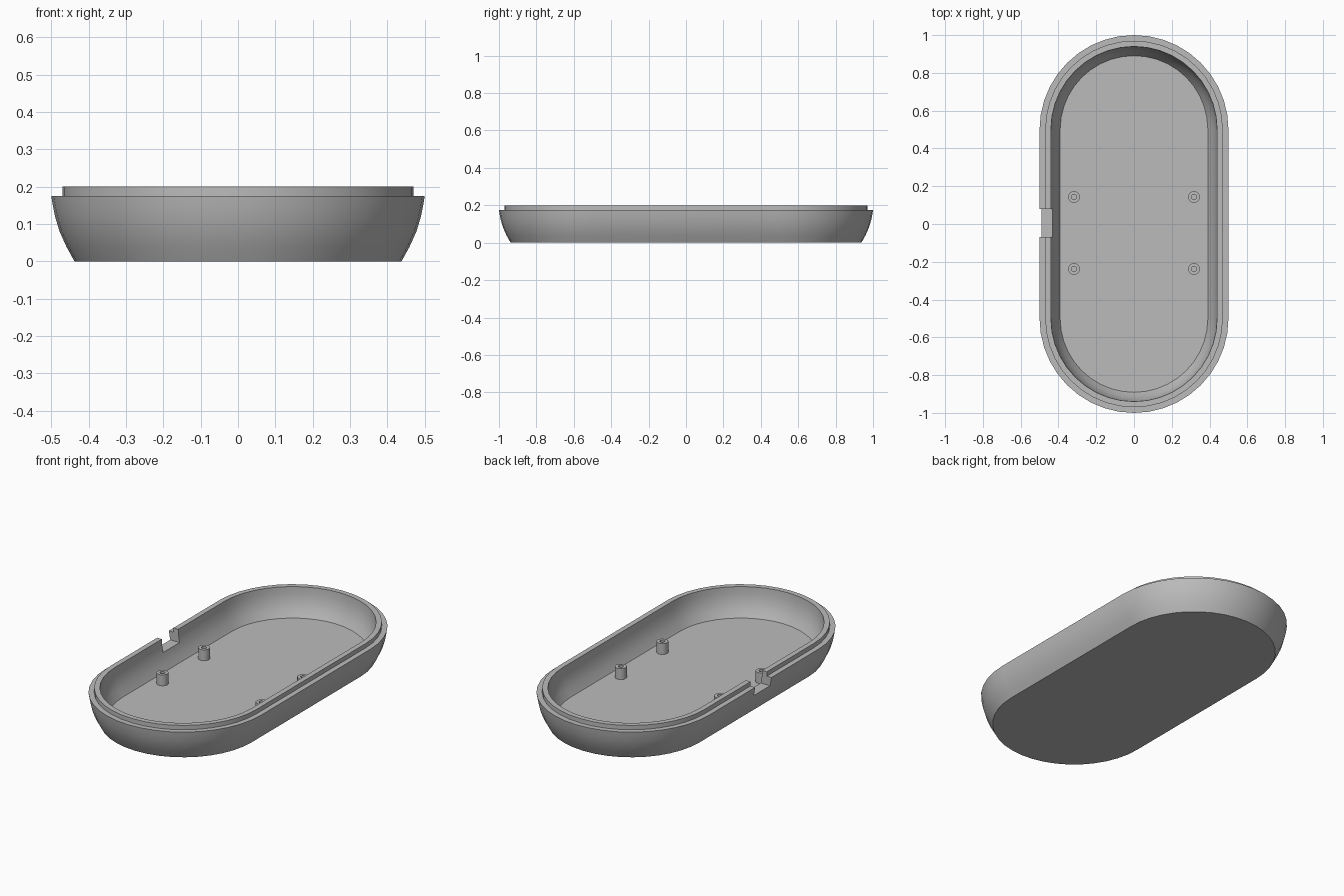
import bpy, bmesh, math

cube = bpy.data.objects.get("Cube")
if cube:
    bpy.data.objects.remove(cube)

grey = bpy.data.materials.new("plain grey")
grey.use_nodes = True
GREY = (0.5, 0.5, 0.5, 1)
grey.diffuse_color = GREY
grey.node_tree.nodes["Principled BSDF"].inputs["Base Color"].default_value = GREY

HALF_STRAIGHT = 0.5   # half the distance between the end-arc centres
ARC_STEPS = 20
FLOOR_Z = 0.04


def stadium(bm, r, z):
    """Ring of vertices around a rounded-end outline."""
    ring = []
    for end in (1, -1):
        for i in range(ARC_STEPS + 1):
            a = math.pi * i / ARC_STEPS
            ring.append(bm.verts.new((end * r * math.cos(a),
                                      end * (HALF_STRAIGHT + r * math.sin(a)), z)))
    return ring


def circle(bm, r, z, centre, n=24):
    return [bm.verts.new((centre[0] + r * math.cos(math.tau * i / n),
                          centre[1] + r * math.sin(math.tau * i / n), z)) for i in range(n)]


def bridge(bm, rings):
    for a, b in zip(rings, rings[1:]):
        for i in range(len(a)):
            j = (i + 1) % len(a)
            bm.faces.new((a[i], a[j], b[j], b[i]))


def finish(bm, name):
    bmesh.ops.recalc_face_normals(bm, faces=bm.faces)
    mesh = bpy.data.meshes.new(name)
    bm.to_mesh(mesh)
    bm.free()
    obj = bpy.data.objects.new(name, mesh)
    bpy.context.collection.objects.link(obj)
    mesh.materials.append(grey)
    return obj


def smooth(obj):
    bpy.ops.object.select_all(action='DESELECT')
    obj.select_set(True)
    bpy.context.view_layer.objects.active = obj
    bpy.ops.object.shade_smooth_by_angle(angle=math.radians(30))


# Tray: bulging outer wall, stepped lip, curved inner wall, flat floor
profile = [(0.438, 0), (0.46, 0.04), (0.478, 0.08), (0.49, 0.12), (0.497, 0.155), (0.5, 0.175),
           (0.47, 0.175), (0.47, 0.2), (0.44, 0.2),
           (0.438, 0.165), (0.431, 0.125), (0.415, 0.08), (0.391, FLOOR_Z)]
bm = bmesh.new()
rings = [stadium(bm, r, z) for r, z in profile]
bridge(bm, rings)
bm.faces.new(rings[0])
bm.faces.new(rings[-1])
tray = finish(bm, "tray")

# Cable notch through one long wall
bm = bmesh.new()
bmesh.ops.create_cube(bm, size=1)
for v in bm.verts:
    v.co = (-0.47 + v.co.x * 0.16, 0.005 + v.co.y * 0.15, 0.225 + v.co.z * 0.2)
cutter = finish(bm, "notch_cutter")
cut = tray.modifiers.new("notch", 'BOOLEAN')
cut.operation = 'DIFFERENCE'
cut.solver = 'EXACT'
cut.object = cutter
bpy.context.view_layer.objects.active = tray
tray.select_set(True)
bpy.ops.object.modifier_apply(modifier=cut.name)
bpy.data.objects.remove(cutter)
smooth(tray)

# Four hollow screw posts
for side, x in (("right", -0.318), ("left", 0.318)):
    for end, y in (("front", -0.238), ("back", 0.143)):
        bm = bmesh.new()
        bridge(bm, [circle(bm, r, z, (x, y)) for r, z in
                    ((0.031, FLOOR_Z), (0.031, 0.103), (0.014, 0.103), (0.014, FLOOR_Z))])
        smooth(finish(bm, f"screw_post_{end}_{side}"))
